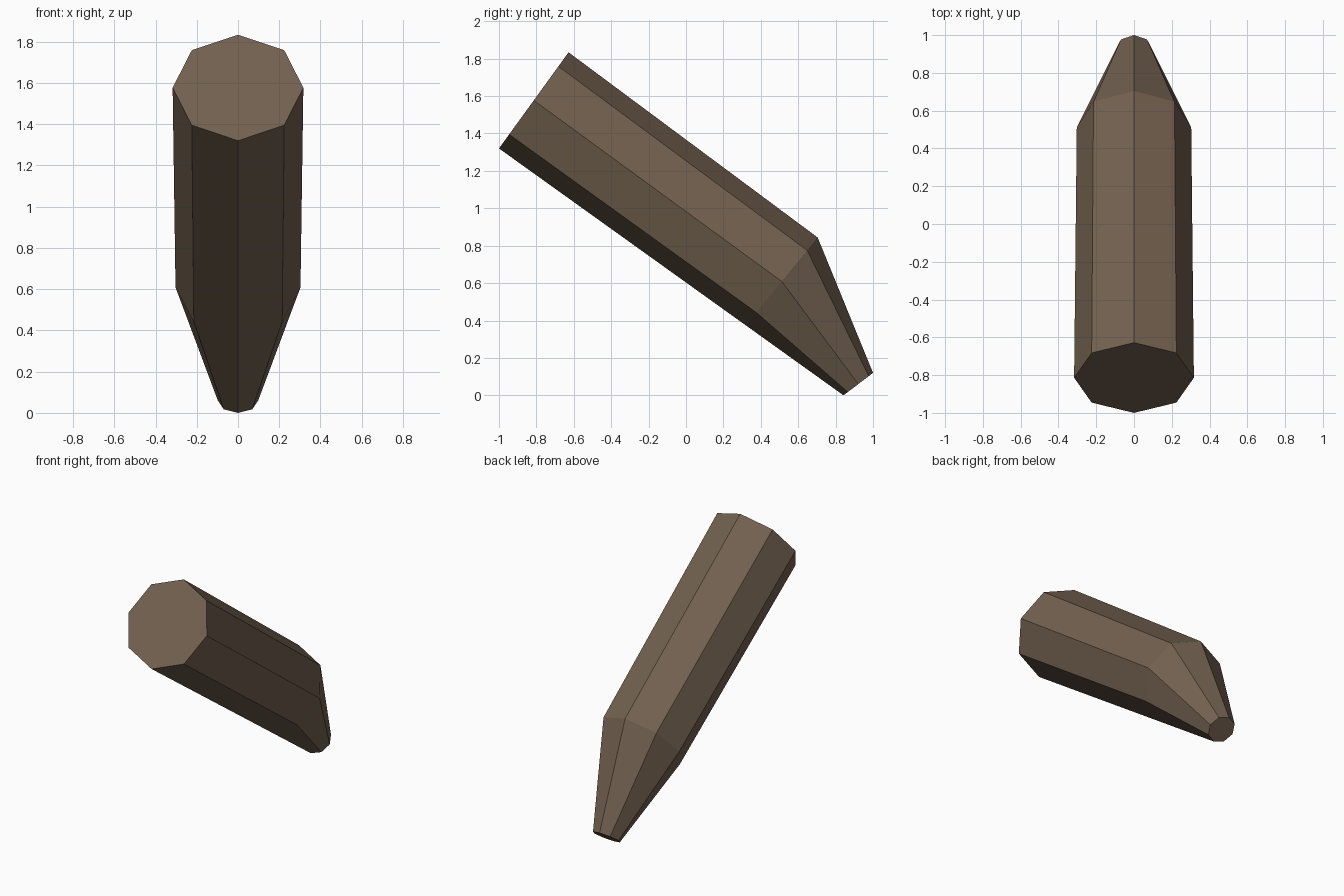
import bpy, bmesh, math
from mathutils import Vector

if "Cube" in bpy.data.objects:
    bpy.data.objects.remove(bpy.data.objects["Cube"])

SIDES = 8

wood = bpy.data.materials.new("dark_brown")
wood.diffuse_color = (0.171, 0.120, 0.079, 1)
wood.use_nodes = True
wood.node_tree.nodes["Principled BSDF"].inputs["Base Color"].default_value = wood.diffuse_color

# Each ring: centre (y, z), half-width in x, upward spoke (y, z)
rings = [
    ((-0.814, 1.577), 0.317, (0.186, 0.257)),   # wide end
    ((0.512, 0.609), 0.303, (0.192, 0.235)),    # shoulder
    ((0.921, 0.060), 0.098, (0.079, 0.060)),    # narrow tip
]

bm = bmesh.new()
loops = []
for (cy, cz), half_width, (uy, uz) in rings:
    loop = []
    for i in range(SIDES):
        a = 2 * math.pi * i / SIDES
        s = math.sin(a)
        loop.append(bm.verts.new(Vector((half_width * math.cos(a), cy + uy * s, cz + uz * s))))
    loops.append(loop)

# Side walls between neighbouring rings
for lower, upper in zip(loops, loops[1:]):
    for i in range(SIDES):
        j = (i + 1) % SIDES
        bm.faces.new((lower[i], lower[j], upper[j], upper[i]))

# End caps
bm.faces.new(loops[0])
bm.faces.new(loops[-1])
bmesh.ops.recalc_face_normals(bm, faces=bm.faces)

mesh = bpy.data.meshes.new("tapered_peg")
bm.to_mesh(mesh)
bm.free()
mesh.materials.append(wood)
peg = bpy.data.objects.new("tapered_peg", mesh)
bpy.context.collection.objects.link(peg)
